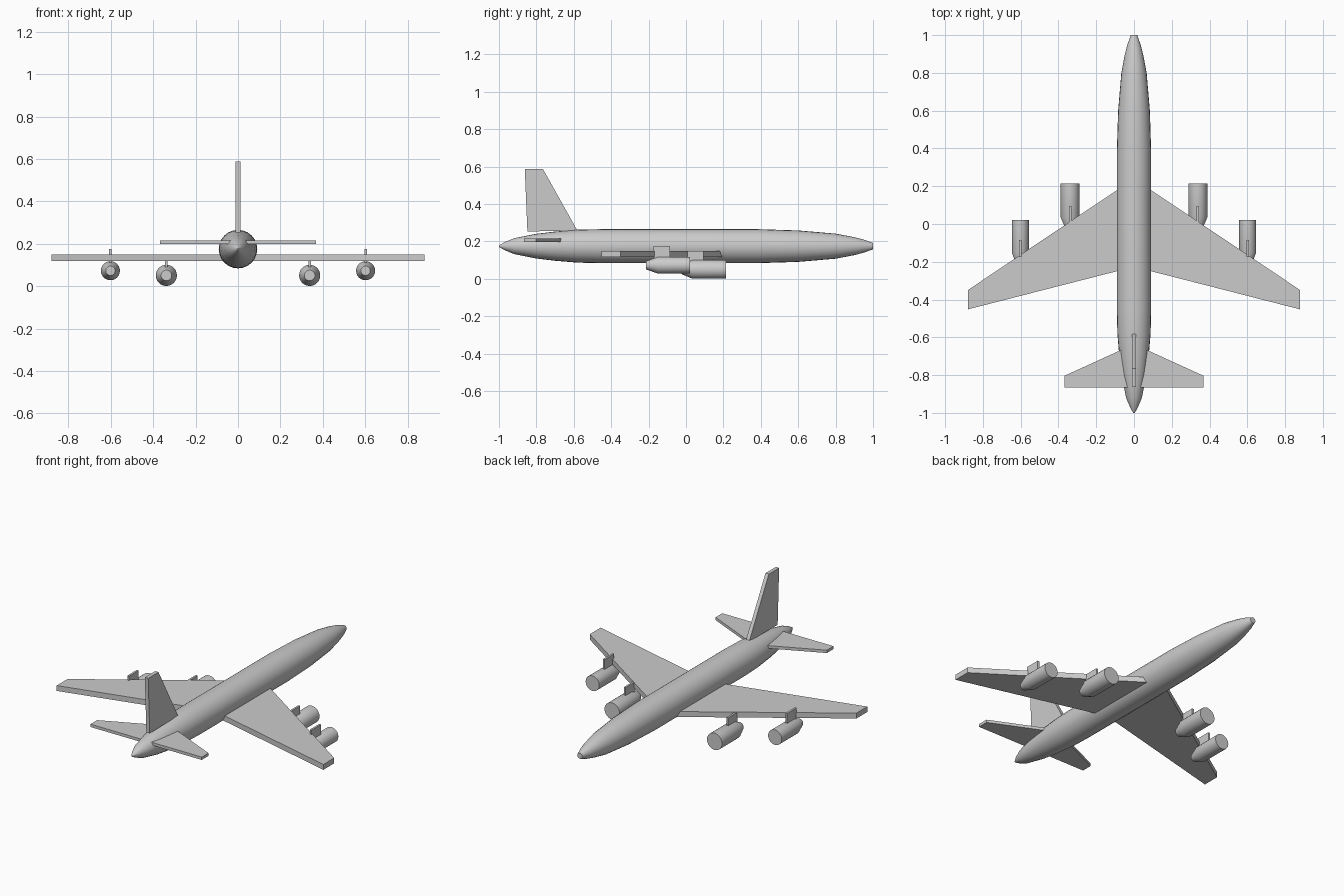
import bpy, bmesh
from math import cos, sin, pi, radians

if "Cube" in bpy.data.objects:
    bpy.data.objects.remove(bpy.data.objects["Cube"])


def finish(name, bm, smooth=False):
    bmesh.ops.recalc_face_normals(bm, faces=bm.faces[:])
    mesh = bpy.data.meshes.new(name)
    bm.to_mesh(mesh)
    bm.free()
    ob = bpy.data.objects.new(name, mesh)
    bpy.context.collection.objects.link(ob)
    if smooth:
        bpy.ops.object.select_all(action='DESELECT')
        ob.select_set(True)
        bpy.context.view_layer.objects.active = ob
        bpy.ops.object.shade_smooth_by_angle(angle=radians(35))
    return ob


def lathe(name, profile, x, z, sides=24):
    """Round body along y from (y, radius) pairs, with flat end caps."""
    bm = bmesh.new()
    rings = [[bm.verts.new((x + r * cos(2 * pi * i / sides), y,
                            z + r * sin(2 * pi * i / sides)))
              for i in range(sides)] for y, r in profile]
    for a, b in zip(rings, rings[1:]):
        for i in range(sides):
            j = (i + 1) % sides
            bm.faces.new((a[i], a[j], b[j], b[i]))
    bm.faces.new(rings[0])
    bm.faces.new(rings[-1])
    return finish(name, bm, True)


def slab(name, low, high):
    """Flat panel between two matching outlines."""
    bm = bmesh.new()
    a = [bm.verts.new(p) for p in low]
    b = [bm.verts.new(p) for p in high]
    bm.faces.new(a)
    bm.faces.new(b)
    for i in range(len(a)):
        j = (i + 1) % len(a)
        bm.faces.new((a[i], a[j], b[j], b[i]))
    return finish(name, bm)


def flat_panel(name, outline, side, z0, z1):
    return slab(name, [(side * x, y, z0) for x, y in outline],
                [(side * x, y, z1) for x, y in outline])


def upright_panel(name, outline, x, half):
    return slab(name, [(x - half, y, z) for y, z in outline],
                [(x + half, y, z) for y, z in outline])


# Fuselage, nose towards +y
lathe("fuselage", [(-1, .004), (-.97, .021), (-.92, .042), (-.86, .054),
                   (-.8, .066), (-.7, .078), (-.58, .088), (-.45, .091),
                   (.38, .091), (.6, .084), (.8, .067), (.9, .048),
                   (.95, .035), (1, .017)], 0, .175)

# Tail fin
upright_panel("tail_fin", [(-.58, .257), (-.765, .588), (-.862, .588),
                           (-.848, .254)], 0, .011)

wing = [(.04, .213), (.88, -.35), (.88, -.452), (.04, -.237)]
stabiliser = [(.02, -.645), (.367, -.803), (.367, -.866), (.02, -.866)]

for side, label in ((-1, "left"), (1, "right")):
    flat_panel(label + "_wing", wing, side, .118, .15)
    flat_panel(label + "_stabiliser", stabiliser, side, .198, .215)

    # Engines and pylons: x, z, radius, exhaust radius, back, shoulder, front
    for pos, x, z, r, tail, y0, y1, y2 in (
            ("inner", .338, .051, .05, .025, -.025, .035, .214),
            ("outer", .602, .073, .045, .022, -.213, -.15, .022)):
        lathe(f"{label}_{pos}_engine", [(y0, tail), (y1, r), (y2, r)],
              side * x, z)
        py, pz = (.004, .09) if pos == "inner" else (-.175, .112)
        top = pz + (.058 if pos == "inner" else .064)
        upright_panel(f"{label}_{pos}_pylon",
                      [(py, pz), (py + .09, pz), (py + .09, top), (py, top)],
                      side * x, .006)
